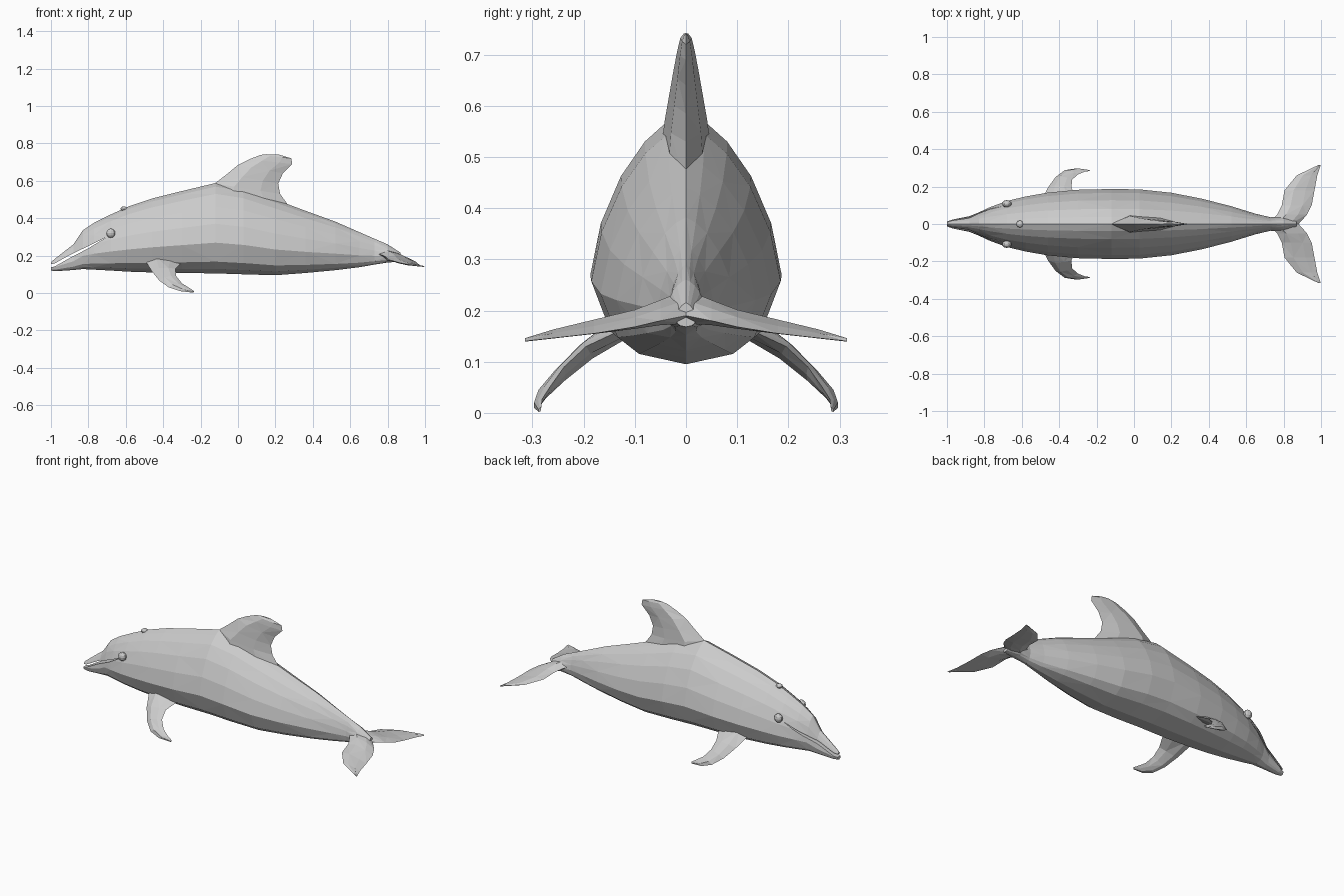
import bpy, bmesh
from mathutils import Vector

cube = bpy.data.objects.get("Cube")
if cube:
    bpy.data.objects.remove(cube)


def material(name, rgb):
    m = bpy.data.materials.new(name)
    m.use_nodes = True
    col = (*rgb, 1)
    m.diffuse_color = col
    m.node_tree.nodes["Principled BSDF"].inputs["Base Color"].default_value = col
    return m


grey = material("light grey skin", (0.6, 0.6, 0.6))


def finish(name, bm):
    bmesh.ops.recalc_face_normals(bm, faces=bm.faces)
    me = bpy.data.meshes.new(name)
    bm.to_mesh(me)
    bm.free()
    me.materials.append(grey)
    ob = bpy.data.objects.new(name, me)
    bpy.context.collection.objects.link(ob)
    return ob


def loft(name, rings):
    """Skin equal-length rings with triangles whose diagonals alternate."""
    bm = bmesh.new()
    vs = [[bm.verts.new(p) for p in r] for r in rings]
    n = len(vs[0])
    for i in range(len(vs) - 1):
        for j in range(n):
            k = (j + 1) % n
            a, b, c, d = vs[i][j], vs[i][k], vs[i + 1][k], vs[i + 1][j]
            tris = ((a, b, c), (a, c, d)) if (i + j) % 2 else ((a, b, d), (b, c, d))
            for t in tris:
                bm.faces.new(t)
    bm.faces.new(vs[0])
    bm.faces.new(vs[-1])
    return finish(name, bm)


def blade_ring(lead, trail, normal, half):
    """Six-point fin section between a leading and a trailing point."""
    a, b, n = Vector(lead), Vector(trail), Vector(normal).normalized() * half
    p, q = a.lerp(b, 0.3), a.lerp(b, 0.7)
    return [a, p + n, q + n * 0.7, b, q - n * 0.7, p - n]


def mirror(ob):
    m = ob.modifiers.new("Mirror", "MIRROR")
    m.use_axis = (False, True, False)


# Body: x, top, bottom, half width
stations = [
    (-1.0, .165, .12, .014), (-.97, .19, .117, .024), (-.88, .26, .123, .042),
    (-.83, .335, .128, .062), (-.77, .375, .125, .09), (-.68, .42, .12, .123),
    (-.58, .465, .114, .147), (-.46, .505, .11, .168), (-.3, .545, .107, .183),
    (-.12, .588, .105, .187), (.03, .562, .1, .185), (.2, .5, .095, .167),
    (.36, .44, .107, .136), (.52, .382, .122, .095), (.65, .325, .138, .055),
    (.73, .29, .152, .036), (.8, .26, .163, .04), (.87, .215, .168, .02)]
# Egg-shaped section: height fraction, width fraction
section = [(0, 0), (.05, .55), (.13, .8), (.34, 1), (.55, .89),
           (.74, .68), (.88, .43), (.96, .2), (1, 0)]
loop = section + [(t, -w) for t, w in section[-2:0:-1]]
body = loft("body", [[(x, w * hw, lo + t * (hi - lo)) for t, w in loop]
                     for x, hi, lo, hw in stations])

# Mouth: a thin tapering slot cut between the jaws
mouth = [(-1.05, .135, .008), (-.98, .15, .008), (-.9, .195, .008),
         (-.8, .245, .006), (-.71, .295, .001)]
cutter = loft("mouth_cutter", [[(x, -.2, z - h), (x, .2, z - h), (x, .2, z + h), (x, -.2, z + h)]
                               for x, z, h in mouth])
cutter.hide_render = True
cutter.hide_viewport = True
cut = body.modifiers.new("Mouth", "BOOLEAN")
cut.operation = "DIFFERENCE"
cut.solver = "EXACT"
cut.object = cutter

# Dorsal fin: height at front, height at back, front x, back x, half thickness
dorsal = [(.53, .44, -.16, .29, .05), (.585, .53, -.125, .225, .042),
          (.635, .585, -.06, .215, .033), (.685, .64, 0, .24, .024),
          (.715, .69, .06, .29, .017), (.738, .72, .12, .285, .011),
          (.742, .74, .15, .22, .004)]
loft("dorsal_fin", [blade_ring((a, 0, zf), (b, 0, zb), (0, 1, 0), h)
                    for zf, zb, a, b, h in dorsal])

# Flippers: leading point, trailing point, half thickness
flipper = [((-.5, .11, .18), (-.3, .12, .165), .025),
           ((-.46, .195, .115), (-.335, .195, .13), .018),
           ((-.42, .25, .066), (-.33, .238, .09), .014),
           ((-.37, .288, .03), (-.3, .265, .052), .011),
           ((-.31, .297, .01), (-.26, .281, .027), .007),
           ((-.24, .288, .002), (-.235, .283, .011), .003)]
mirror(loft("flipper", [blade_ring(a, b, (0, .65, .75), h) for a, b, h in flipper]))

# Tail flukes: y, leading x, trailing x, leading z, trailing z, half thickness
fluke = [(0, .72, .88, .215, .19, .033), (.05, .765, .925, .205, .18, .023),
         (.1, .79, .95, .193, .168, .016), (.18, .805, .965, .178, .155, .011),
         (.26, .87, .98, .16, .146, .007), (.315, .985, .998, .144, .14, .003)]
span = [(-f[0], *f[1:]) for f in fluke[:0:-1]] + fluke
loft("tail_flukes", [blade_ring((a, y, za), (b, y, zb), (0, 0, 1), h)
                     for y, a, b, za, zb, h in span])


# Eyes and blowhole: small faceted beads
def bead(name, centre, radius, squash):
    bm = bmesh.new()
    bmesh.ops.create_uvsphere(bm, u_segments=10, v_segments=6, radius=radius)
    bmesh.ops.scale(bm, vec=squash, verts=bm.verts)
    bmesh.ops.translate(bm, vec=centre, verts=bm.verts)
    return finish(name, bm)


mirror(bead("eye", (-.68, .108, .32), .025, (1, .8, 1)))
bead("blowhole", (-.61, 0, .45), .019, (1, 1, .7))
